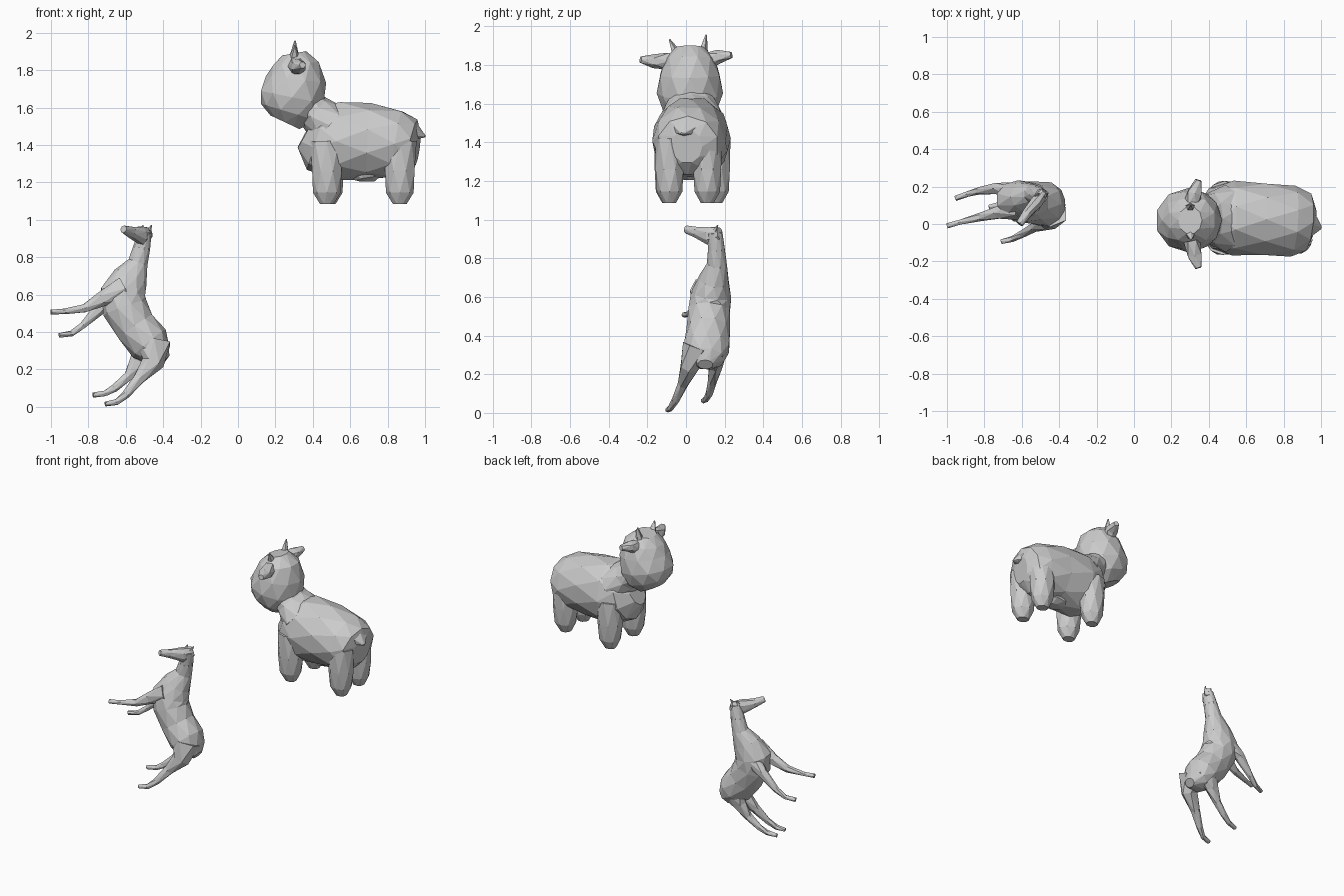
import bpy, bmesh, math
from mathutils import Vector


def tube(name, pts, sides=8):
    """Faceted skin through oval rings given as (x, y, z, half_width, half_height)."""
    bm = bmesh.new()
    ctr = [Vector(p[:3]) for p in pts]
    overall = (ctr[-1] - ctr[0]).normalized()
    axis = Vector((1, 0, 0)) if abs(overall.y) > 0.9 else Vector((0, 1, 0))
    rings = []
    for i, p in enumerate(pts):
        t = (ctr[min(i + 1, len(pts) - 1)] - ctr[max(i - 1, 0)]).normalized()
        side = (axis - t * axis.dot(t)).normalized()
        up = t.cross(side)
        ring = []
        for k in range(sides):
            a = 2 * math.pi * (k + 0.5 * (i % 2)) / sides   # staggered facets
            ring.append(bm.verts.new(ctr[i] + side * p[3] * math.cos(a) + up * p[4] * math.sin(a)))
        rings.append(ring)
    for i in range(len(rings) - 1):
        a, b = rings[i], rings[i + 1]
        for k in range(sides):
            n = (k + 1) % sides
            if i % 2 == 0:
                bm.faces.new((a[k], a[n], b[k]))
                bm.faces.new((a[n], b[n], b[k]))
            else:
                bm.faces.new((a[k], b[n], b[k]))
                bm.faces.new((a[k], a[n], b[n]))
    bm.faces.new(rings[0])
    bm.faces.new(rings[-1])
    bmesh.ops.recalc_face_normals(bm, faces=bm.faces)
    me = bpy.data.meshes.new(name)
    bm.to_mesh(me)
    bm.free()
    ob = bpy.data.objects.new(name, me)
    bpy.context.collection.objects.link(ob)
    return ob


# --- Cow: barrel body, neck and rounded head ---
tube("cow_body", [
    (.365, .03, 1.47, .08, .10), (.42, .032, 1.44, .17, .18),
    (.53, .032, 1.42, .20, .22), (.70, .025, 1.42, .20, .205),
    (.85, .015, 1.405, .19, .185), (.925, .01, 1.385, .16, .155),
    (.96, .005, 1.38, .08, .09)], 10)
tube("cow_neck", [(.36, .03, 1.62, .12, .09), (.41, .03, 1.575, .14, .10),
                  (.49, .03, 1.505, .18, .13)], 10)
tube("cow_head", [
    (.25, .02, 1.522, .08, .09), (.275, .02, 1.575, .145, .16),
    (.29, .02, 1.655, .172, .18), (.31, .02, 1.75, .16, .162),
    (.31, .02, 1.835, .13, .128), (.30, .02, 1.89, .075, .065)], 10)

# Horns and ears on both sides, with a slight head roll
for s, label in ((1, "left"), (-1, "right")):
    roll = 0.012 * s
    tube(f"cow_horn_{label}", [(.30, .02 + .065 * s, 1.85, .03, .035),
                               (.305, .01 + .095 * s, 1.945 + roll, .004, .004)], 5)
    tube(f"cow_ear_{label}", [(.31, .01 + .10 * s, 1.82, .045, .05),
                              (.325, .17 * s, 1.832 + roll, .042, .036),
                              (.345, .235 * s, 1.84 + roll, .018, .018)], 6)

# Stubby legs
for name, x, y in (("front_left", .485, .155), ("front_right", .475, -.09),
                   ("back_left", .865, .11), ("back_right", .865, -.085)):
    tube(f"cow_leg_{name}", [
        (x, y, 1.42, .075, .09), (x, y, 1.26, .078, .085),
        (x, y, 1.145, .066, .074), (x, y, 1.085, .035, .04)], 8)

# Tail stub and udder
tube("cow_tail", [(.90, 0, 1.48, .13, .075), (.945, -.005, 1.47, .08, .045),
                  (1.0, -.02, 1.445, .01, .006)], 6)
tube("cow_udder", [(.68, .02, 1.27, .09, .10), (.69, .02, 1.225, .075, .08),
                   (.69, .02, 1.205, .03, .04)], 8)

# --- Rearing horse: neck, chest, waist and rump in one skin ---
tube("horse_body", [
    (-.495, .15, .935, .038, .035), (-.515, .157, .85, .045, .046),
    (-.535, .16, .77, .052, .056), (-.575, .145, .69, .08, .095),
    (-.615, .13, .61, .105, .125), (-.605, .12, .53, .112, .122),
    (-.55, .115, .43, .113, .115), (-.475, .107, .34, .122, .115),
    (-.425, .102, .28, .10, .08), (-.385, .10, .25, .04, .03)], 10)
tube("horse_head", [
    (-.475, .175, .93, .022, .032), (-.515, .125, .915, .036, .052),
    (-.57, .06, .932, .027, .032), (-.612, 0, .95, .02, .02)], 8)
for dx, label in ((-.03, "left"), (.015, "right")):
    tube(f"horse_ear_{label}", [(-.49 + dx, .15, .94, .014, .014),
                                (-.478 + dx, .165, .972, .003, .003)], 4)

# Slim horse legs
legs = {
    "front_near": [(-.61, .08, .63, .06, .075), (-.73, .06, .575, .036, .04),
                   (-.82, .038, .527, .023, .025), (-.93, .01, .51, .015, .015),
                   (-1.0, -.01, .507, .014, .014)],
    "front_far": [(-.61, .17, .62, .055, .07), (-.73, .19, .535, .034, .036),
                  (-.83, .177, .435, .02, .02), (-.89, .16, .392, .016, .016),
                  (-.955, .137, .382, .014, .014)],
    "back_near": [(-.45, .055, .34, .075, .10), (-.455, .015, .235, .05, .06),
                  (-.53, -.015, .15, .028, .034), (-.60, -.055, .065, .02, .022),
                  (-.65, -.08, .025, .016, .018), (-.71, -.095, .015, .014, .013)],
    "back_far": [(-.47, .16, .34, .06, .10), (-.53, .152, .24, .038, .052),
                 (-.585, .137, .165, .024, .028), (-.66, .12, .10, .019, .021),
                 (-.71, .105, .072, .016, .017), (-.775, .09, .063, .014, .014)],
}
for name, pts in legs.items():
    tube(f"horse_leg_{name}", pts, 6)
